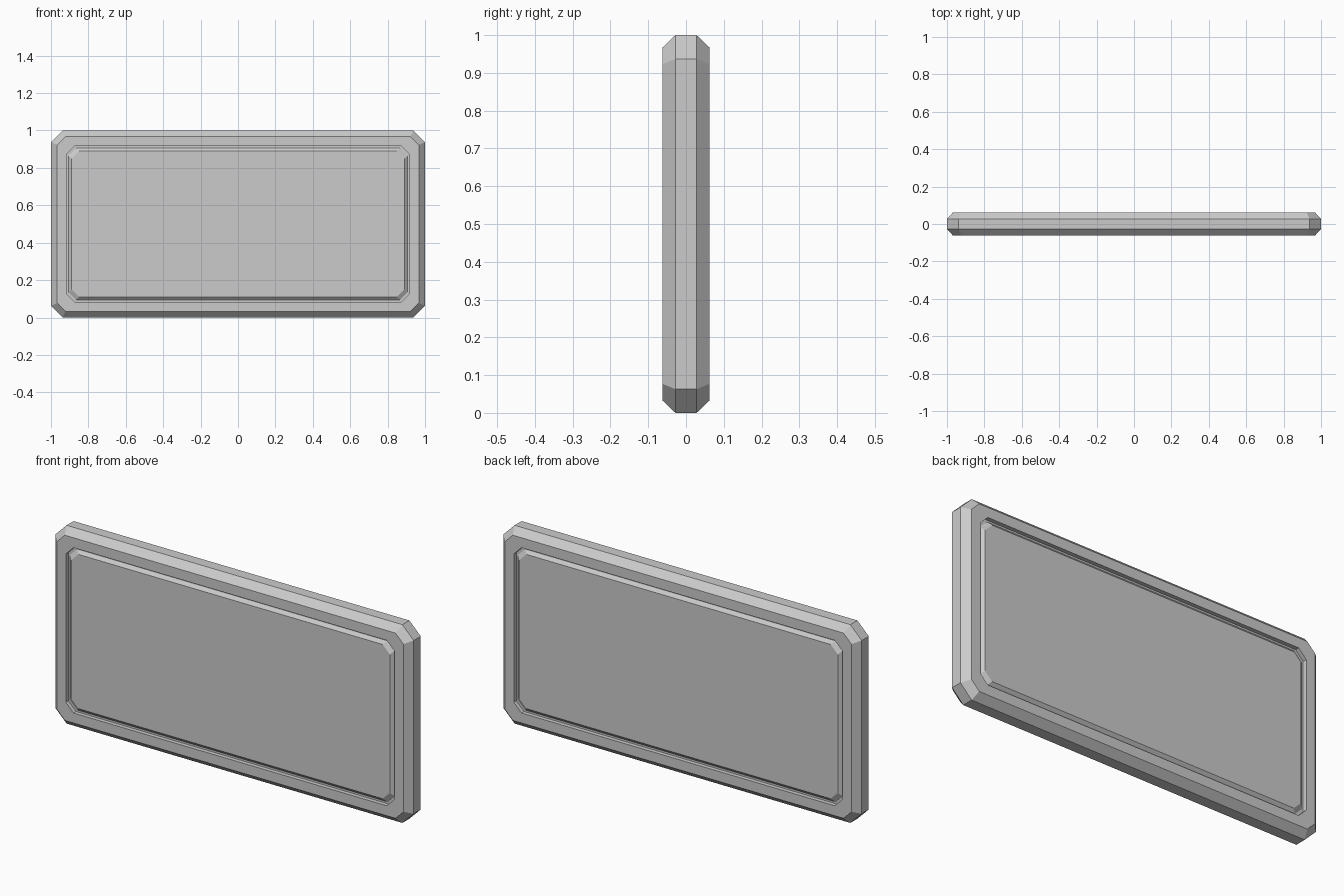
import bpy, bmesh

if "Cube" in bpy.data.objects:
    bpy.data.objects.remove(bpy.data.objects["Cube"])


def outline(bm, inset, y, c):
    """Chamfered rectangle loop, inset from the 2 x 1 overall outline."""
    x, lo, hi = 1 - inset, inset, 1 - inset
    pts = [(x - c, lo), (x, lo + c), (x, hi - c), (x - c, hi),
           (-x + c, hi), (-x, hi - c), (-x, lo + c), (-x + c, lo)]
    return [bm.verts.new((px, y, pz)) for px, pz in pts]


def loft(name, sections, closed):
    """Join outlines (inset, y, corner cut) into a ring or a capped slab."""
    bm = bmesh.new()
    loops = [outline(bm, *s) for s in sections]
    pairs = list(zip(loops, loops[1:]))
    if closed:
        pairs.append((loops[-1], loops[0]))
    else:
        bm.faces.new(loops[0])
        bm.faces.new(loops[-1])
    for a, b in pairs:
        for i in range(8):
            j = (i + 1) % 8
            bm.faces.new((a[i], a[j], b[j], b[i]))
    bmesh.ops.recalc_face_normals(bm, faces=bm.faces)
    mesh = bpy.data.meshes.new(name)
    bm.to_mesh(mesh)
    bm.free()
    obj = bpy.data.objects.new(name, mesh)
    bpy.context.collection.objects.link(obj)
    return obj


def mirrored(half):
    """Repeat the front half of a section on the back."""
    return half + [(i, -y, c) for i, y, c in reversed(half)]


# outer frame: bevelled rim, flat face, wall of the groove and its floor
loft("frame", mirrored([
    (0.105, -0.042, 0.04),
    (0.083, -0.042, 0.043),
    (0.083, -0.0625, 0.043),
    (0.033, -0.0625, 0.044),
    (0.0, -0.028, 0.063),
]), closed=True)

# inset board with bevelled edges, standing inside the groove
loft("panel", mirrored([
    (0.111, -0.06, 0.04),
    (0.094, -0.045, 0.04),
]), closed=False)
